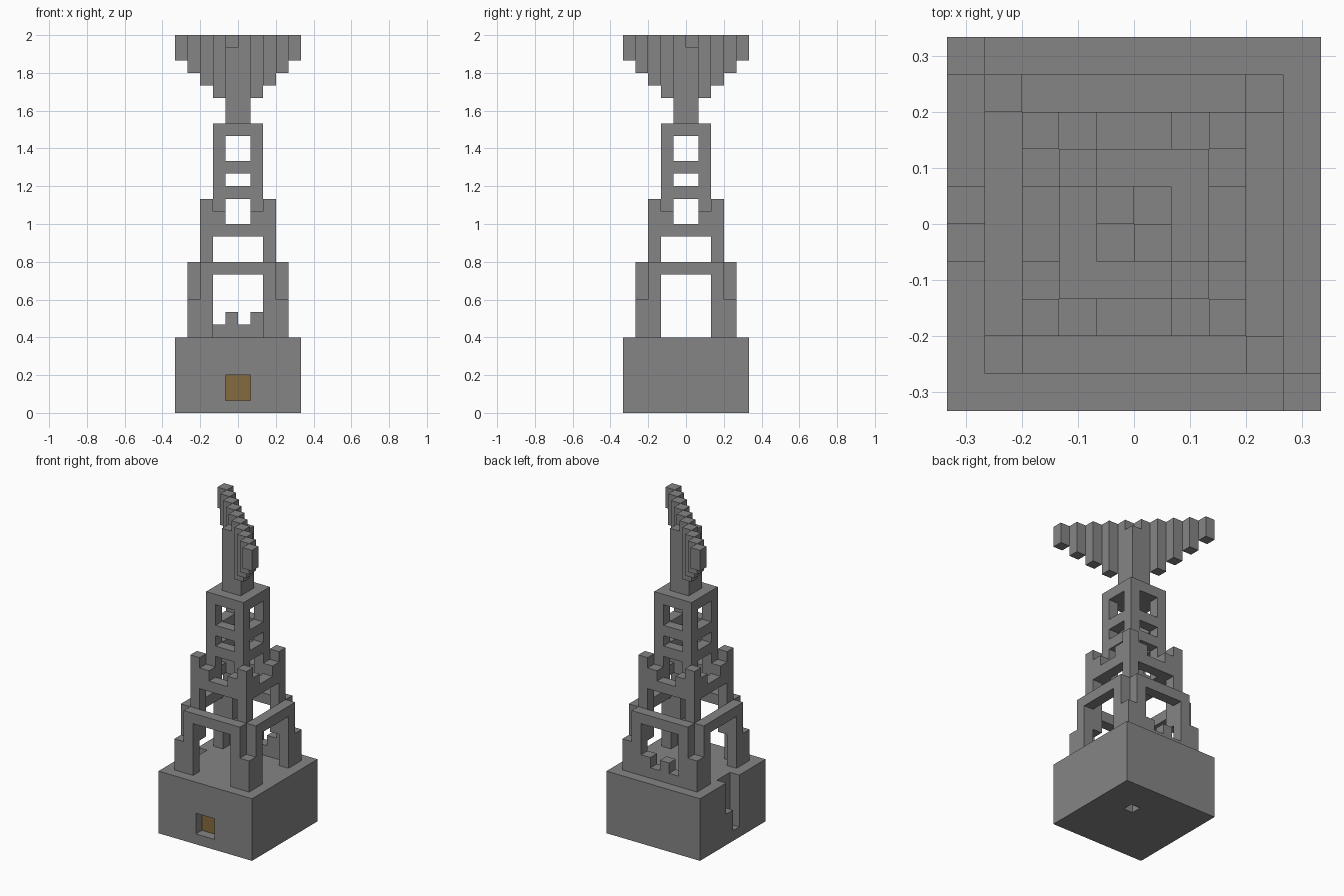
import bpy, bmesh
from mathutils import Matrix, Vector
from math import pi

U = 1 / 15  # block size

cube = bpy.data.objects.get("Cube")
if cube:
    bpy.data.objects.remove(cube, do_unlink=True)


def material(name, colour):
    m = bpy.data.materials.new(name)
    m.use_nodes = True
    m.diffuse_color = colour
    m.node_tree.nodes["Principled BSDF"].inputs["Base Color"].default_value = colour
    return m


stone = material("grey stone", (0.235, 0.235, 0.235, 1))
wood = material("brown wood", (0.235, 0.145, 0.05, 1))


def blocks(name, boxes, mat=stone, turns=1):
    """Boxes as (x0, x1, y0, y1, z0, z1) in blocks, repeated by quarter turns."""
    bm = bmesh.new()
    for k in range(turns):
        turn = Matrix.Rotation(k * pi / 2, 4, 'Z')
        for b in boxes:
            lo, hi = Vector(b[::2]) * U, Vector(b[1::2]) * U
            place = Matrix.Translation((lo + hi) / 2) @ Matrix.Diagonal((*(hi - lo), 1))
            bmesh.ops.create_cube(bm, size=1, matrix=turn @ place)
    mesh = bpy.data.meshes.new(name)
    bm.to_mesh(mesh)
    bm.free()
    mesh.materials.append(mat)
    ob = bpy.data.objects.new(name, mesh)
    bpy.context.collection.objects.link(ob)
    return ob


# Base with door recess, side shaft and floor hole
base = blocks("base", [(-5, 5, -5, 5, 0, 6)])
cutter = blocks("base_cutter", [(-1, 1, -6, -4, 1, 3),
                                (-6, -4, -1, 1, 1, 7),
                                (1, 2, 1, 2, -1, 2)])
cutter.hide_render = True
cutter.hide_viewport = True
cut = base.modifiers.new("recesses", 'BOOLEAN')
cut.operation = 'DIFFERENCE'
cut.solver = 'EXACT'
cut.object = cutter
blocks("door", [(-1, 1, -4.1, -4, 1, 3)], wood)
blocks("shaft_step", [(-5, -4, 0, 1, 1, 3)])

# Lower stage: corner stubs, legs either side of each opening, top beams
blocks("lower_stage", [(-4, -3, -4, -3, 6, 9),
                       (-3, -2, -4, -3, 6, 12),
                       (2, 3, -4, -3, 6, 12),
                       (-2, 2, -4, -3, 11, 12)], turns=4)
blocks("back_parapet", [(-2, 2, 3, 4, 6, 7),
                        (-1, 0, 3, 4, 7, 8),
                        (1, 2, 3, 4, 7, 8)])

# Middle stage: corner posts, beams and stepped battlements
blocks("middle_stage", [(-3, -2, -3, -2, 9, 17),
                        (-2, 2, -3, -2, 14, 15),
                        (-2, -1, -3, -2, 15, 16),
                        (1, 2, -3, -2, 15, 16)], turns=4)

# Upper tower: posts, window bars and roof
bars = [(-1, 1, -2, -1, z, z + 1) for z in (17, 19, 22)]
blocks("upper_tower", [(-2, -1, -2, -1, 14, 23)] + bars, turns=4)
blocks("tower_roof", [(-1, 1, -1, 1, 22, 23)])

# Spire, then the fan of columns set along the diagonal
blocks("spire", [(-1, 1, -1, 1, 23, 29)])
fan = []
for i in range(-5, 5):
    reach = i if i >= 0 else -1 - i
    bottom = 24 + reach if reach else 29
    fan.append((i, i + 1, -1 - i, -i, bottom, 30))
blocks("diagonal_fan", fan)
